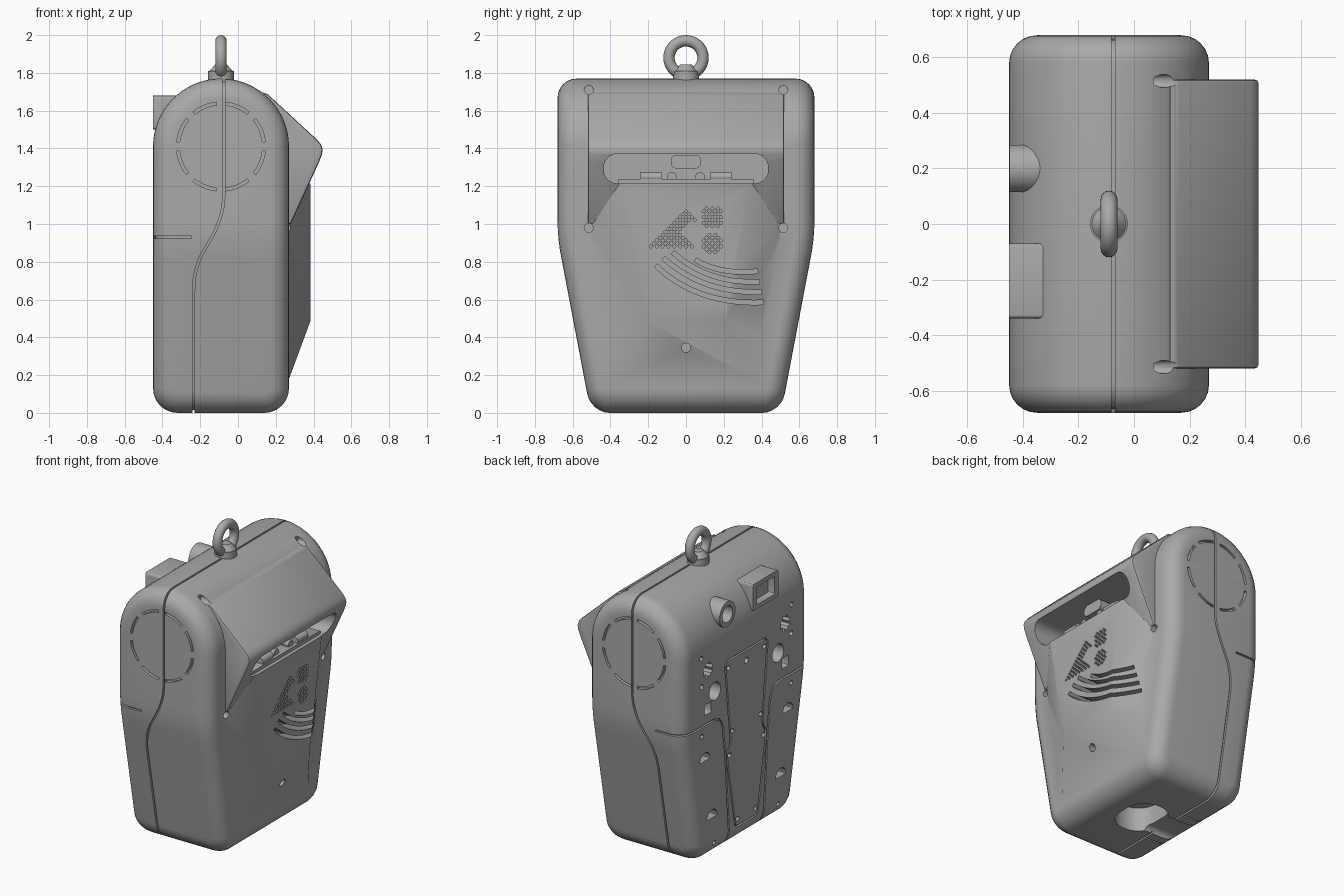
import bpy, bmesh
from math import sin, cos, pi, radians
from mathutils import Vector

if "Cube" in bpy.data.objects:
    bpy.data.objects.remove(bpy.data.objects["Cube"])

grey = bpy.data.materials.new("mid_grey")
grey.use_nodes = True
grey.diffuse_color = (0.4, 0.4, 0.4, 1)
grey.node_tree.nodes["Principled BSDF"].inputs["Base Color"].default_value = (0.4, 0.4, 0.4, 1)

CX, R, ARCH_Z = -0.09, 0.36, 1.41      # centre, radius and height of the arched top


def finish(name, bm):
    bmesh.ops.recalc_face_normals(bm, faces=bm.faces)
    me = bpy.data.meshes.new(name)
    bm.to_mesh(me)
    bm.free()
    me.materials.append(grey)
    ob = bpy.data.objects.new(name, me)
    bpy.context.scene.collection.objects.link(ob)
    return ob


def solid(name, outlines, axis, a, b):
    """Extrude closed 2D outlines from a to b along an axis."""
    place = {"x": lambda p, t: (t, p[0], p[1]),
             "y": lambda p, t: (p[0], t, p[1]),
             "z": lambda p, t: (p[0], p[1], t)}[axis]
    bm = bmesh.new()
    for pts in outlines:
        lo = [bm.verts.new(place(p, a)) for p in pts]
        hi = [bm.verts.new(place(p, b)) for p in pts]
        n = len(pts)
        bm.faces.new(lo)
        bm.faces.new(hi)
        for i in range(n):
            j = (i + 1) % n
            bm.faces.new((lo[i], lo[j], hi[j], hi[i]))
    return finish(name, bm)


def ribbon(path, w):
    """Outline of a strip of width w along a 2D path."""
    pts = [Vector(p) for p in path]
    left, right = [], []
    for i, p in enumerate(pts):
        d = (pts[min(i + 1, len(pts) - 1)] - pts[max(i - 1, 0)]).normalized()
        off = Vector((-d.y, d.x)) * w / 2
        left.append(p + off)
        right.append(p - off)
    return left + right[::-1]


def disc(u, v, r, n=20):
    return [(u + r * cos(2 * pi * i / n), v + r * sin(2 * pi * i / n)) for i in range(n)]


def pill(u, v, hw, hh, r, n=8):
    """Rounded rectangle outline."""
    out = []
    for k, (su, sv) in enumerate(((1, 1), (-1, 1), (-1, -1), (1, -1))):
        for i in range(n + 1):
            t = pi / 2 * (k + i / n)
            out.append((u + su * (hw - r) + r * cos(t), v + sv * (hh - r) + r * sin(t)))
    return out


def arc(p, q, r, n=14):
    """Quadratic curve through control point q."""
    p, q, r = Vector(p), Vector(q), Vector(r)
    return [p * (1 - t) ** 2 + q * 2 * t * (1 - t) + r * t * t for t in (i / n for i in range(n + 1))]


def combine(ob, tool, op="DIFFERENCE"):
    m = ob.modifiers.new("join", "BOOLEAN")
    m.operation, m.solver, m.object = op, "EXACT", tool
    bpy.context.view_layer.objects.active = ob
    bpy.ops.object.modifier_apply(modifier=m.name)
    bpy.data.objects.remove(tool)


def smooth(ob, angle=30):
    bpy.ops.object.select_all(action="DESELECT")
    ob.select_set(True)
    bpy.context.view_layer.objects.active = ob
    bpy.ops.object.shade_smooth_by_angle(angle=radians(angle))


def half_width(z):
    if z > 1.02:
        return 0.68
    if z > 0.8:
        return 0.68 - 0.024 * ((1.02 - z) / 0.22) ** 2
    return 0.656 - 0.19 * (0.8 - z)


def shell(name, inset=0.0, fillet=0.1):
    """Arched case, tapering to the foot, with rounded ends."""
    bm = bmesh.new()
    rings = []
    steps = [radians(15 * i) for i in range(7)]
    for side, angles in ((-1, steps[::-1]), (1, steps)):
        for a in angles:
            d = inset + fillet * (1 - cos(a))
            c = 0.13
            half = [(R - c + (c - d) * sin(t), c - (c - d) * cos(t))
                    for t in (radians(15 * i) for i in range(7))]
            half += [(R - d, z) for z in (0.4, 0.7, 0.8, 0.86, 0.92, 0.97, 1.02, 1.2)]
            half += [((R - d) * cos(t), ARCH_Z + (R - d) * sin(t))
                     for t in (k * pi / 2 / 16.5 for k in range(17))]
            loop = half + [(-x, z) for x, z in reversed(half)]
            rings.append([bm.verts.new((CX + x, side * (half_width(z) - inset - fillet * (1 - sin(a))), z))
                          for x, z in loop])
    n = len(rings[0])
    for r0, r1 in zip(rings, rings[1:]):
        for i in range(n):
            j = (i + 1) % n
            bm.faces.new((r0[i], r0[j], r1[j], r1[i]))
    for ring in (rings[0], rings[-1]):
        for i in range(n // 2 - 1):
            bm.faces.new((ring[i], ring[i + 1], ring[n - 2 - i], ring[n - 1 - i]))
    return finish(name, bm)


case = shell("case")

# Sloping hood
hood = solid("hood", [[(0.0, 1.45), (0.13, 1.7), (0.16, 1.685), (0.42, 1.445), (0.44, 1.42), (0.448, 1.395),
                       (0.445, 1.37), (0.43, 1.33), (0.28, 1.0), (0.1, 0.95)]], "y", -0.52, 0.52)
bev = hood.modifiers.new("edge", "BEVEL")
bev.width, bev.segments, bev.limit_method, bev.angle_limit = 0.012, 2, "ANGLE", radians(40)
bpy.context.view_layer.objects.active = hood
bpy.ops.object.modifier_apply(modifier="edge")
combine(case, hood, "UNION")

# Raised speaker panel under the hood
bm = bmesh.new()
for s in (-1, 1):
    for x, y, z in ((0.27, 0.51, 1.2), (0.27, 0.51, 1.0), (0.27, 0.36, 0.18), (0.385, 0.34, 1.22),
                    (0.385, 0.21, 0.49), (0.15, 0.5, 1.2), (0.15, 0.36, 0.2)):
        bm.verts.new((x, s * y, z))
bmesh.ops.convex_hull(bm, input=bm.verts)
combine(case, finish("speaker_panel", bm), "UNION")

# Viewfinder box and lens tube
combine(case, solid("viewfinder", [pill(-0.205, 1.59, 0.135, 0.09, 0.015, 3)], "x", -0.45, -0.2), "UNION")
combine(case, solid("lens_tube", [disc(0.2, 1.585, 0.085, 32)], "x", -0.449, -0.2), "UNION")
combine(case, solid("viewfinder_window", [pill(-0.205, 1.59, 0.095, 0.06, 0.01, 3)], "x", -0.5, -0.4))
combine(case, solid("lens_hole", [disc(0.2, 1.585, 0.055, 24)], "x", -0.5, -0.38))


def seam(path, axis, a, b):
    """Shallow groove following the case surface."""
    tool = solid("seam", [ribbon(path, 0.012)], axis, a, b)
    combine(tool, shell("core", 0.014))
    combine(case, tool)


# Main split line between the two half shells
seam([(-0.075, 1.9), (-0.075, 1.15)] + arc((-0.077, 1.12), (-0.085, 1.02), (-0.15, 0.91), 6)
     + arc((-0.165, 0.885), (-0.235, 0.78), (-0.235, 0.65), 8) + [(-0.235, -0.1)], "y", -0.8, 0.8)

# Door seams and the cover plate seam
for s in (-1, 1):
    door = [(0.8, 0.93)] + arc((0.36, 0.93), (0.25, 0.93), (0.245, 0.8), 8) + [(0.225, 0.65), (0.17, -0.1)]
    seam([(s * y, z) for y, z in door], "x", -0.6, -0.245)
    seam([(s * y, z) for y, z in [(0, 1.27), (0.2, 1.27), (0.225, 1.245), (0.17, 0.74), (0.175, 0.7),
                                  (0.205, 0.65), (0.205, 0.6), (0.12, 0.14), (0.1, 0.12), (0, 0.12)]],
         "x", -0.6, -0.4)

# Round holes in the back: sockets, finger notches and screws
sockets, screws = [], [disc(0, 1.2, 0.02, 12)]
for s in (-1, 1):
    sockets += [[(s * 0.41 + r * cos(t), 1.29 + r * sin(t)) for t, r in
                 ((pi * i / 8, 0.055 if i % 2 else 0.042) for i in range(16))],
                disc(s * 0.335, 1.12, 0.06), pill(s * 0.41, 1.03, 0.035, 0.035, 0.01, 3)]
    for y, z in ((0.44, 0.69), (0.365, 0.28)):
        sockets.append([(s * (y + 0.055 * cos(t)), z + 0.055 * sin(t))
                        for t in (pi * i / 12 for i in range(13))])
    screws += [disc(s * y, z, 0.017, 12) for y, z in ((0.48, 1.39), (0.475, 1.2), (0.475, 0.865), (0.34, 0.1), (0.19, 1.22),
                                                      (0.15, 0.78), (0.18, 0.63), (0.095, 0.17))]
combine(case, solid("sockets", sockets, "x", -0.6, -0.37))
combine(case, solid("back_screws", screws, "x", -0.6, -0.42))

# Ring of vent slots on both ends
vents = [ribbon([(CX + 0.228 * cos(t), ARCH_Z + 0.228 * sin(t))
                 for t in (radians(45 * k + 6 + 3.3 * i) for i in range(11))], 0.016) for k in range(8)]
for s in (-1, 1):
    combine(case, solid("vents", vents, "y", s * 0.655, s * 0.8))

# Screw holes around the hood side
combine(case, solid("hood_screws", [disc(s * 0.515, 0.98, 0.024) for s in (-1, 1)], "x", 0.23, 0.5))
combine(case, solid("top_screws", [disc(s * 0.515, 1.71, 0.024) for s in (-1, 1)], "x", 0.07, 0.5))
combine(case, solid("low_screw", [disc(0, 0.345, 0.024)], "x", 0.29, 0.5))

# Speaker perforations on a staggered grid
dots = []
for row in range(16):
    for col in range(-14, 15):
        y, z = 0.0155 * col, 0.85 + 0.0155 * row
        arrow = z < 1.09 - 1.1 * abs(y) and z > 0.87 and y < -0.03 + 1.1 * abs(z - 0.95) and y < 0.05
        patch = any(abs(y - 0.14) + abs(z - c) < 0.082 and max(abs(y - 0.14), abs(z - c)) < 0.055 for c in (0.895, 1.035))
        if (row + col) % 2 == 0 and (arrow or patch):
            dots.append(disc(y, z, 0.0085, 6))
combine(case, solid("perforations", dots, "x", 0.35, 0.5))

# Curved sound slots
slots = [ribbon(arc(*c), 0.024) for c in (((-0.16, 0.78), (0.06, 0.57), (0.41, 0.585)),
                                          ((-0.12, 0.82), (0.09, 0.63), (0.4, 0.64)),
                                          ((-0.07, 0.85), (0.12, 0.68), (0.39, 0.695)),
                                          ((0.05, 0.81), (0.18, 0.73), (0.38, 0.75)))]
combine(case, solid("sound_slots", slots, "x", 0.24, 0.5))

# Wide opening under the hood and the pocket in the foot
combine(case, solid("opening", [pill(0, 1.293, 0.435, 0.078, 0.07)], "x", 0.2, 0.6))
combine(case, solid("foot_pocket", [pill(-0.06, 0, 0.14, 0.17, 0.13)], "z", -0.1, 0.16))
combine(case, solid("foot_notch", [pill(0, 0, 0.11, 0.035, 0.034)], "x", -0.6, -0.1))
smooth(case)

# Parts inside the opening
smooth(solid("push_button", [pill(0, 1.33, 0.08, 0.036, 0.03)], "x", 0.19, 0.33))
smooth(solid("roller_shelf", [pill(0, 1.225, 0.36, 0.012, 0.004, 2)], "x", 0.19, 0.36))
for s, side in ((-1, "right"), (1, "left")):
    smooth(solid(side + "_roller", [disc(0.33, 1.25, 0.025)], "y", s * 0.13, s * 0.24))
    smooth(solid(side + "_guide_screw", [disc(s * 0.075, 1.25, 0.025)], "x", 0.19, 0.34))

# Hanging eye with its collar
bpy.ops.mesh.primitive_torus_add(major_radius=0.09, minor_radius=0.03, major_segments=48, minor_segments=16,
                                 location=(CX, 0, 1.88), rotation=(0, pi / 2, 0))
eye = bpy.context.object
eye.name = "hanging_eye"
eye.data.materials.append(grey)
smooth(eye)
for name, r1, r2, z, h in (("eye_collar", 0.068, 0.068, 1.775, 0.07), ("eye_neck", 0.066, 0.03, 1.825, 0.04)):
    bpy.ops.mesh.primitive_cone_add(vertices=40, radius1=r1, radius2=r2, depth=h, location=(CX, 0, z))
    part = bpy.context.object
    part.name = name
    part.data.materials.append(grey)
    smooth(part)
